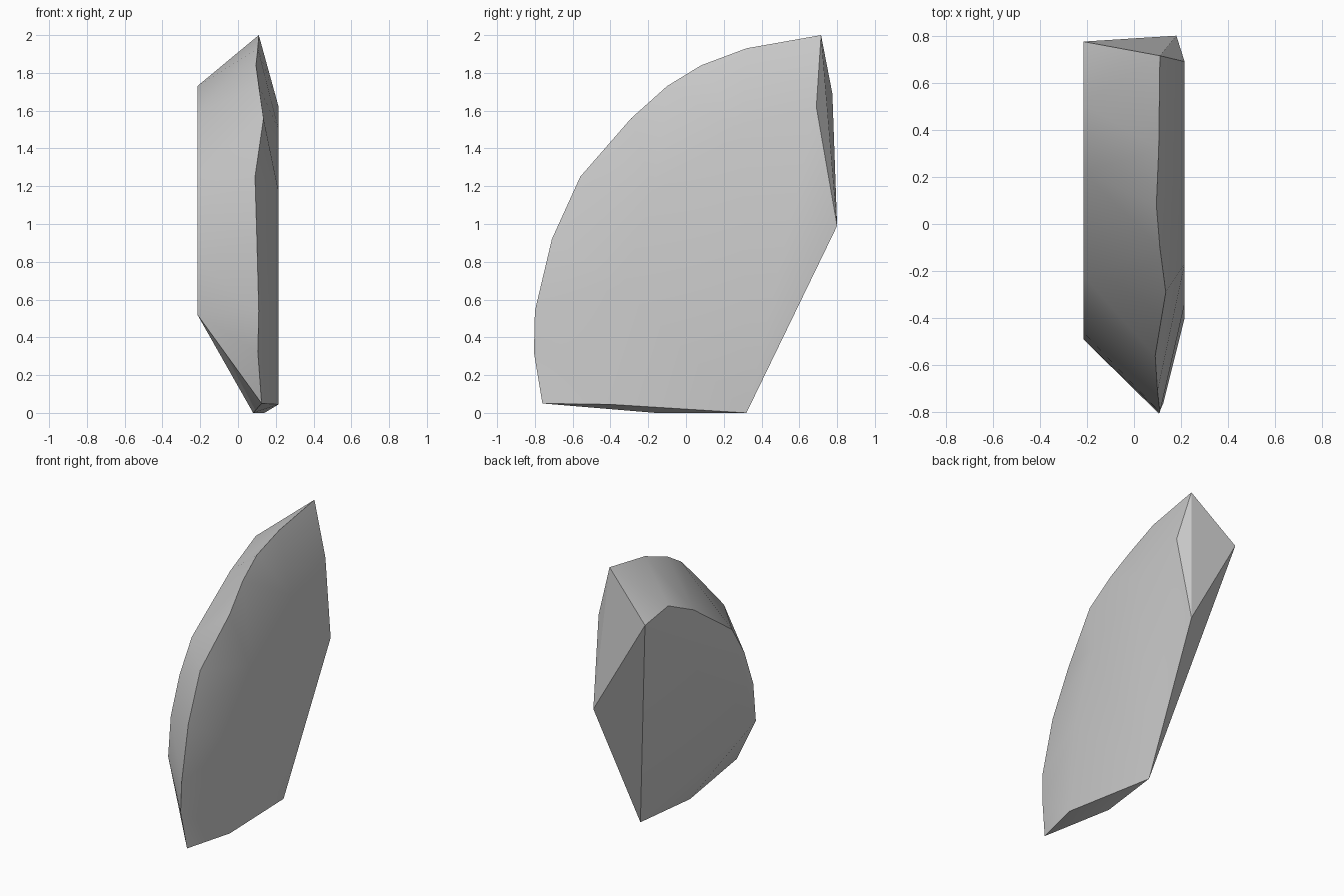
import bpy
import bmesh
import math

cube = bpy.data.objects.get("Cube")
if cube:
    bpy.data.objects.remove(cube)

# Single stone colour
stone = bpy.data.materials.new("stone grey")
stone.use_nodes = True
colour = (0.6, 0.6, 0.6, 1)
stone.diffuse_color = colour
stone.node_tree.nodes["Principled BSDF"].inputs["Base Color"].default_value = colour

bm = bmesh.new()


def chain(points):
    return [bm.verts.new(p) for p in points]


def zip_strip(a, b):
    """Fill between two chains, always taking the shorter diagonal."""
    i = j = 0
    while i < len(a) - 1 or j < len(b) - 1:
        step_a = (a[i + 1].co - b[j].co).length if i < len(a) - 1 else math.inf
        step_b = (b[j + 1].co - a[i].co).length if j < len(b) - 1 else math.inf
        if step_a <= step_b:
            bm.faces.new((a[i], a[i + 1], b[j]))
            i += 1
        else:
            bm.faces.new((a[i], b[j + 1], b[j]))
            j += 1


# Curved ridge from the peak down to the front tip
ridge = chain([(0.11, 0.715, 2.0), (0.105, 0.32, 1.93), (0.095, 0.08, 1.84),
               (0.11, -0.10, 1.73), (0.135, -0.29, 1.56), (0.09, -0.56, 1.25),
               (0.10, -0.71, 0.92), (0.11, -0.80, 0.54), (0.105, -0.805, 0.32),
               (0.125, -0.76, 0.05)])
# Rim of the flat -x side
rim = chain([(-0.215, y, z) for y, z in (
    (0.775, 1.69), (0.51, 1.73), (0.22, 1.59), (-0.22, 1.28),
    (-0.36, 1.06), (-0.46, 0.80), (-0.49, 0.52))])
# Shallow rim of the +x side
shoulder = chain([(0.215, y, z) for y, z in (
    (0.69, 1.62), (0.30, 1.50), (-0.17, 1.17), (-0.34, 0.67), (-0.40, 0.045))])
# Back corner, back foot and underside corner
back, foot, under = chain([(0.18, 0.80, 0.99), (0.14, 0.32, 0), (0.08, -0.16, 0)])

zip_strip(ridge, rim)
zip_strip(ridge, shoulder)
peak, tip = ridge[0], ridge[-1]
for corners in (rim, shoulder + [foot, back],
                (rim[0], rim[-1], foot), (rim[-1], under, foot),
                (rim[-1], tip, under), (rim[0], foot, back),
                (peak, rim[0], back), (peak, back, shoulder[0]),
                (tip, shoulder[-1], under), (shoulder[-1], foot, under)):
    bm.faces.new(corners)
bmesh.ops.triangulate(bm, faces=[f for f in bm.faces if len(f.verts) > 3])
bmesh.ops.recalc_face_normals(bm, faces=bm.faces)

mesh = bpy.data.meshes.new("stone_shard")
bm.to_mesh(mesh)
bm.free()
mesh.materials.append(stone)
shard = bpy.data.objects.new("stone_shard", mesh)
bpy.context.collection.objects.link(shard)

# Soft facets with crisp edges
bpy.context.view_layer.objects.active = shard
shard.select_set(True)
bpy.ops.object.shade_smooth_by_angle(angle=math.radians(30))
